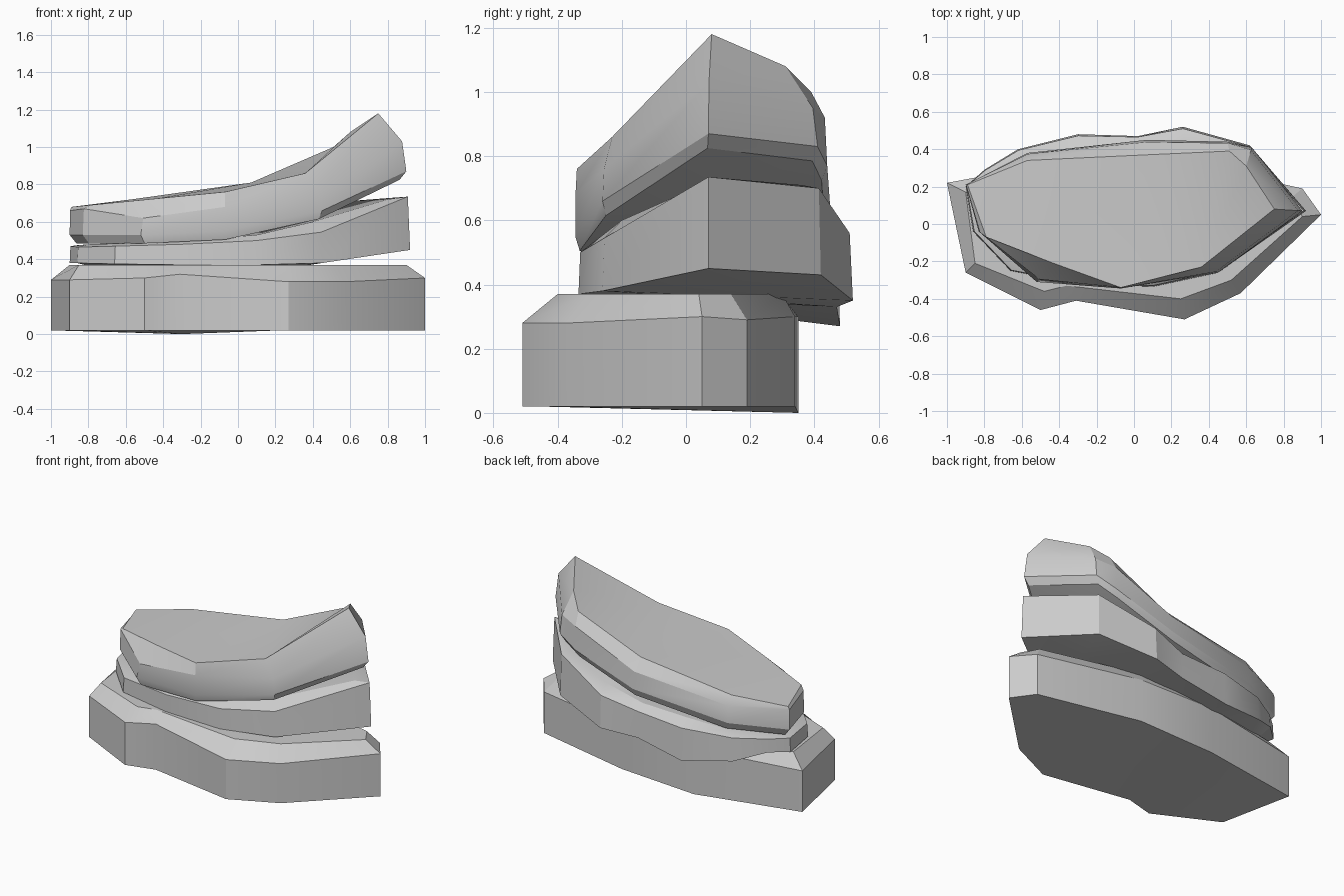
import bpy, bmesh, math
from mathutils import Vector


def slab(name, rows, taper=0.0, lip=None, crease=None):
    """Rows run counter-clockwise: x, y, low z, shoulder z, top x, top y, top z."""
    low = [Vector((r[0], r[1], r[2])) for r in rows]
    top = [Vector(r[4:7]) for r in rows]
    shoulder = [Vector((r[0] + (r[4] - r[0]) * taper,
                        r[1] + (r[5] - r[1]) * taper, r[3])) for r in rows]
    rings = [low, shoulder, top]
    if lip:
        scale, drop = lip
        rings.insert(0, [Vector((p.x * scale, p.y * scale, p.z - drop)) for p in low])

    bm = bmesh.new()
    loops = [[bm.verts.new(p) for p in ring] for ring in rings]
    n = len(rows)
    for a, b in zip(loops, loops[1:]):
        for i in range(n):
            j = (i + 1) % n
            bm.faces.new((a[i], a[j], b[j], b[i]))
    caps = [bm.faces.new(loops[0][::-1])]
    cap = bm.faces.new(loops[-1])
    caps.append(cap)
    if crease:
        new_face, _ = bmesh.utils.face_split(cap, loops[-1][crease[0]], loops[-1][crease[1]])
        caps.append(new_face)
    bmesh.ops.triangulate(bm, faces=caps)
    bmesh.ops.recalc_face_normals(bm, faces=bm.faces[:])

    mesh = bpy.data.meshes.new(name)
    bm.to_mesh(mesh)
    bm.free()
    obj = bpy.data.objects.new(name, mesh)
    bpy.context.collection.objects.link(obj)
    bpy.ops.object.select_all(action='DESELECT')
    obj.select_set(True)
    bpy.context.view_layer.objects.active = obj
    bpy.ops.object.shade_smooth_by_angle(angle=math.radians(25))
    return obj


# Wide base rock with a chamfered rim
slab("base_rock", [
    (-1.0, .22, .02, .29, -.90, .17, .37),
    (-.90, -.26, .02, .29, -.85, -.21, .37),
    (-.50, -.46, .02, .30, -.48, -.36, .37),
    (-.31, -.41, .02, .32, -.36, -.33, .37),
    (.27, -.51, .02, .28, .25, -.40, .37),
    (.57, -.37, .02, .28, .52, -.30, .37),
    (1.0, .05, .02, .30, .90, .04, .37),
    (.90, .19, .02, .29, .84, .14, .37),
    (.23, .34, .02, .30, .20, .30, .37),
    (-.30, .35, .00, .30, -.28, .30, .37),
])

# Middle layer, sagging over the back and lifting to the right
slab("middle_rock", [
    (-.90, .20, .38, .47, -.86, .20, .475),
    (-.86, -.04, .38, .465, -.80, -.03, .48),
    (-.66, -.25, .375, .47, -.62, -.22, .485),
    (-.30, -.32, .37, .48, -.28, -.28, .50),
    (.10, -.335, .37, .50, .10, -.28, .53),
    (.45, -.26, .38, .545, .40, -.20, .60),
    (.92, .07, .45, .735, .80, .07, .72),
    (.62, .42, .43, .70, .58, .36, .71),
    (.26, .52, .35, .56, .28, .42, .60),
    (.02, .47, .33, .50, .02, .42, .54),
    (-.30, .48, .27, .48, -.28, .40, .52),
    (-.62, .40, .32, .47, -.58, .35, .49),
    (-.80, .29, .385, .47, -.76, .26, .48),
], taper=.1)

# Top layer, curling up to a peak on the right
slab("top_rock", [
    (-.90, .21, .53, .66, -.89, .21, .68),
    (-.83, -.04, .53, .67, -.79, -.07, .69),
    (-.52, -.31, .53, .62, -.43, -.21, .725),
    (-.07, -.345, .55, .68, -.07, -.34, .76),
    (.45, -.26, .66, .76, .36, -.23, .86),
    (.90, .07, .87, 1.03, .75, .08, 1.18),
    (.63, .41, .83, .95, .60, .31, 1.08),
    (.50, .44, .77, .92, .51, .39, 1.0),
    (.07, .45, .63, .74, .07, .37, .81),
    (-.57, .38, .55, .66, -.57, .34, .72),
], taper=.15, lip=(.96, .045), crease=(4, 8))
